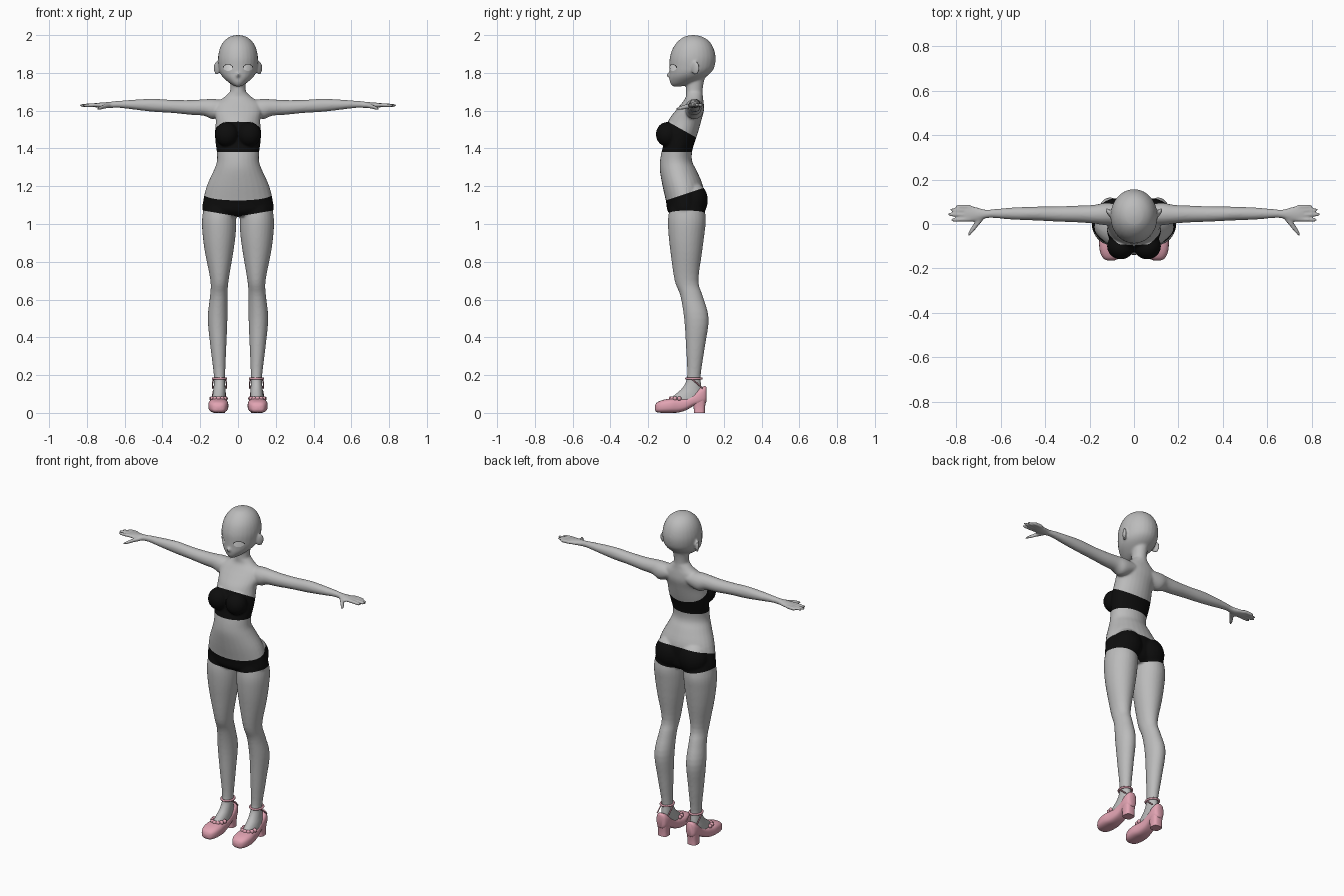
import bpy, bmesh, math
from mathutils import Matrix, Vector
from mathutils.bvhtree import BVHTree

if "Cube" in bpy.data.objects:
    bpy.data.objects.remove(bpy.data.objects["Cube"], do_unlink=True)


def material(name, rgb):
    m = bpy.data.materials.new(name)
    m.use_nodes = True
    m.diffuse_color = (*rgb, 1)
    m.node_tree.nodes["Principled BSDF"].inputs["Base Color"].default_value = (*rgb, 1)
    return m


SKIN = material("grey skin", (0.5, 0.5, 0.5))
BLACK = material("black cloth", (0.004, 0.004, 0.004))
PINK = material("pink leather", (0.76, 0.37, 0.45))
WHITE = material("eye white", (0.9, 0.9, 0.9))


def smooth_rows(rows, n=4):
    """Catmull-Rom interpolation between section rows."""
    out, last = [], len(rows) - 1
    for i in range(last):
        p = [rows[max(0, min(last, i + k))] for k in (-1, 0, 1, 2)]
        for j in range(n):
            t = j / n
            out.append([0.5 * (2 * b + (c - a) * t + (2 * a - 5 * b + 4 * c - d) * t ** 2
                               + (3 * b - a - 3 * c + d) * t ** 3) for a, b, c, d in zip(*p)])
    return out + [rows[-1]]


def loft(bm, rows, axis="z", side=1, power=2.0, sides=28):
    """Rows are (position, centre, half width, low, high) along an axis."""
    rings = []
    for t, a, ra, lo, hi in smooth_rows(rows):
        mid, rb, ring = (lo + hi) / 2, max((hi - lo) / 2, 0.001), []
        for k in range(sides):
            ang = math.tau * k / sides
            c, s = math.cos(ang), math.sin(ang)
            u = a + max(ra, 0.001) * math.copysign(abs(c) ** (2 / power), c)
            v = mid + rb * math.copysign(abs(s) ** (2 / power), s)
            co = {"z": (u, v, t), "x": (t, u, v), "y": (u, t, v)}[axis]
            ring.append(bm.verts.new((co[0] * side, co[1], co[2])))
        rings.append(ring)
    faces = [bm.faces.new(rings[0]), bm.faces.new(rings[-1][::-1])]
    for p, q in zip(rings, rings[1:]):
        for k in range(sides):
            n = (k + 1) % sides
            faces.append(bm.faces.new((p[k], q[k], q[n], p[n])))
    bmesh.ops.recalc_face_normals(bm, faces=faces)


def ball(bm, centre, radii, turn=0.0, side=1):
    m = (Matrix.Translation((centre[0] * side, *centre[1:])) @ Matrix.Rotation(turn * side, 4, "Z")
         @ Matrix.Diagonal((*radii, 1)))
    bmesh.ops.create_uvsphere(bm, u_segments=20, v_segments=12, radius=1, matrix=m)


def make_object(name, bm, mats, angle=50):
    me = bpy.data.meshes.new(name)
    bm.to_mesh(me)
    bm.free()
    ob = bpy.data.objects.new(name, me)
    bpy.context.collection.objects.link(ob)
    for m in mats:
        me.materials.append(m)
    bpy.ops.object.select_all(action="DESELECT")
    ob.select_set(True)
    bpy.context.view_layer.objects.active = ob
    bpy.ops.object.shade_smooth_by_angle(angle=math.radians(angle))
    return ob


# Torso, neck and head sections
TORSO = [(1.70, 0, .042, .0, .088), (1.67, 0, .075, -.002, .09), (1.64, 0, .12, -.022, .094),
         (1.60, 0, .128, -.055, .095), (1.55, 0, .118, -.092, .082), (1.48, 0, .122, -.115, .062),
         (1.42, 0, .118, -.12, .042), (1.38, 0, .112, -.13, .032), (1.33, 0, .112, -.138, .033),
         (1.28, 0, .13, -.138, .058), (1.20, 0, .166, -.124, .09), (1.12, 0, .185, -.106, .092),
         (1.07, 0, .187, -.098, .085), (1.04, 0, .15, -.07, .06)]
NECK = [(1.60, 0, .06, -.01, .085), (1.66, 0, .05, .0, .09), (1.70, 0, .042, .0, .088),
        (1.75, 0, .042, .0, .094), (1.80, 0, .05, -.01, .11)]
HEAD = [(2.0, 0, .008, .03, .046), (1.992, 0, .042, -.008, .085), (1.968, 0, .074, -.042, .122),
        (1.93, 0, .096, -.07, .146), (1.88, 0, .106, -.086, .157), (1.83, 0, .103, -.088, .15),
        (1.80, 0, .095, -.088, .131), (1.775, 0, .078, -.089, .10), (1.75, 0, .05, -.085, .055),
        (1.735, 0, .027, -.077, .01), (1.728, 0, .01, -.07, -.03)]
# Limb sections
LEG = [(1.12, .095, .08, -.08, .09), (1.03, .1, .09, -.095, .105), (.95, .1, .088, -.093, .098),
       (.85, .1, .075, -.082, .085), (.70, .098, .048, -.06, .066), (.62, .102, .046, -.03, .088),
       (.50, .108, .052, -.01, .12), (.35, .104, .042, .0, .1), (.20, .098, .03, .006, .078),
       (.14, .098, .031, -.014, .082), (.10, .1, .034, -.055, .088), (.06, .102, .036, -.11, .09)]
ARM = [(.06, .045, .045, 1.58, 1.655), (.13, .045, .05, 1.555, 1.662), (.18, .044, .042, 1.573, 1.66),
       (.25, .045, .038, 1.578, 1.656), (.35, .045, .034, 1.588, 1.657), (.45, .047, .031, 1.594, 1.663),
       (.55, .047, .027, 1.606, 1.658), (.63, .047, .02, 1.615, 1.652), (.67, .045, .02, 1.614, 1.648),
       (.71, .044, .032, 1.614, 1.644), (.75, .047, .037, 1.617, 1.641), (.765, .048, .03, 1.62, 1.638)]
FINGERS = [(.078, .80, .08), (.059, .826, .064), (.04, .836, .043), (.02, .822, .019)]

bm = bmesh.new()
for rows in (TORSO, NECK, HEAD):
    loft(bm, rows)
ball(bm, (0, -.09, 1.788), (.009, .014, .012))  # nose
for s in (1, -1):
    loft(bm, LEG, side=s)
    loft(bm, ARM, "x", s)
    for root, tip_x, tip_y in FINGERS:
        loft(bm, [(.735, root, .009, 1.62, 1.64), (.78, (root + tip_y) / 2, .0095, 1.619, 1.639),
                  (tip_x - .006, tip_y, .008, 1.62, 1.636), (tip_x + .003, tip_y, .003, 1.625, 1.631)],
             "x", s, sides=12)
    loft(bm, [(.675, .035, .012, 1.615, 1.64), (.705, .006, .02, 1.61, 1.635),
              (.735, -.033, .016, 1.603, 1.622), (.748, -.05, .007, 1.604, 1.614)], "x", s, sides=12)
    ball(bm, (.06, -.1, 1.475), (.062, .06, .065), side=s)  # bust
    ball(bm, (.08, .04, 1.125), (.088, .076, .095), side=s)  # seat
    ball(bm, (.112, .05, 1.825), (.01, .026, .036), -.6, s)  # ear

# Fuse the parts into one smooth skin
body = make_object("body", bm, [SKIN, BLACK])
remesh = body.modifiers.new("fuse", "REMESH")
remesh.mode = "VOXEL"
remesh.voxel_size = 0.006
relax = body.modifiers.new("relax", "SMOOTH")
relax.factor, relax.iterations = 0.5, 6
for name in ("fuse", "relax"):
    bpy.ops.object.modifier_apply(modifier=name)

# Cut the clothing borders and colour the faces between them
bm = bmesh.new()
bm.from_mesh(body.data)
CUTS = [((0, 0, 1.38), (0, 0, 1)), ((0, 0, 1.488), (0, .56, 1)), ((0, 0, 1.16), (0, -.33, 1)),
        ((0, 0, 1.04), (.17, 0, -1)), ((0, 0, 1.04), (-.17, 0, -1))]
for co, no in CUTS:
    near = [f for f in bm.faces if abs(f.calc_center_median().x) < .22]
    geom = near + list({e for f in near for e in f.edges}) + list({v for f in near for v in f.verts})
    bmesh.ops.bisect_plane(bm, geom=geom, plane_co=co, plane_no=Vector(no).normalized(), dist=1e-5)
for f in bm.faces:
    x, y, z = f.calc_center_median()
    top = 1.38 < z < 1.488 - .56 * y and abs(x) < .2
    shorts = 1.04 + .17 * abs(x) < z < 1.16 + .33 * y
    f.material_index = int(top or shorts)
    f.smooth = True
bm.to_mesh(body.data)
tree = BVHTree.FromBMesh(bm)
bm.free()


def face_plate(name, centre, size, r0, r1, arc, mat, lift):
    """Thin ring or disc laid on the front of the face."""
    bm, n, levels = bmesh.new(), 24, 4
    grid = []
    for i in range(levels + 1):
        r, row = r0 + (r1 - r0) * i / levels, []
        for k in range(n + 1):
            a = arc * k / n
            x, z = centre[0] + size[0] * r * math.cos(a), centre[1] + size[1] * r * math.sin(a)
            hit = tree.ray_cast(Vector((x, -1, z)), Vector((0, 1, 0)))[0]
            row.append(bm.verts.new((x, hit.y - lift, z)))
        grid.append(row)
    for p, q in zip(grid, grid[1:]):
        for k in range(n):
            bm.faces.new((p[k], p[k + 1], q[k + 1], q[k]))
    bmesh.ops.remove_doubles(bm, verts=bm.verts, dist=1e-5)
    bm.normal_update()
    for f in bm.faces:
        if f.normal.y > 0:
            f.normal_flip()
    make_object(name, bm, [mat])


# Shoe sections along the foot, and the heel block
SHOE = [(-.165, .104, .012, .015, .035), (-.155, .104, .034, .004, .054), (-.125, .104, .049, .0, .068),
        (-.08, .104, .053, .0, .076), (-.04, .103, .047, .002, .076), (.0, .102, .041, .014, .08),
        (.04, .1, .037, .036, .1), (.075, .1, .037, .044, .132), (.1, .1, .03, .05, .142),
        (.109, .1, .018, .06, .136)]
HEEL = [(.0, .1, .03, .042, .1), (.03, .1, .03, .04, .101), (.075, .1, .034, .03, .106)]

for s, label in ((1, "left"), (-1, "right")):
    face_plate(label + "_eye", (s * .053, 1.827), (.023, .017), 0, 1, math.tau, WHITE, .002)
    face_plate(label + "_lash", (s * .053, 1.827), (.023, .017), 1, 1.15, math.pi, BLACK, .003)

    bm = bmesh.new()
    loft(bm, SHOE, "y", s, 2.8)
    loft(bm, HEEL, "z", s, 3.0)
    for k in range(7):  # scalloped throat
        a = math.pi * k / 6
        ball(bm, (.103 + .036 * math.cos(a), -.035 - .045 * math.sin(a), .076), (.013, .011, .012), side=s)
    make_object(label + "_shoe", bm, [PINK], 40)

    # Ankle strap with two side straps down to the heel cup
    curve = bpy.data.curves.new(label + "_ankle_strap", "CURVE")
    curve.dimensions, curve.bevel_depth, curve.bevel_resolution = "3D", .006, 2
    ring = [(.098 + .035 * math.cos(math.tau * k / 24), .042 + .041 * math.sin(math.tau * k / 24), .182)
            for k in range(24)]
    sides = [[(.098 + d * .036, .088, .13), (.098 + d * .037, .06, .155), (.098 + d * .032, .03, .18)]
             for d in (1, -1)]
    for points in [ring] + sides:
        sp = curve.splines.new("POLY")
        sp.points.add(len(points) - 1)
        sp.use_cyclic_u = points is ring
        for p, (x, y, z) in zip(sp.points, points):
            p.co = (x * s, y, z, 1)
            p.radius = 1 if points is ring else .6
    curve.materials.append(PINK)
    bpy.context.collection.objects.link(bpy.data.objects.new(label + "_ankle_strap", curve))
